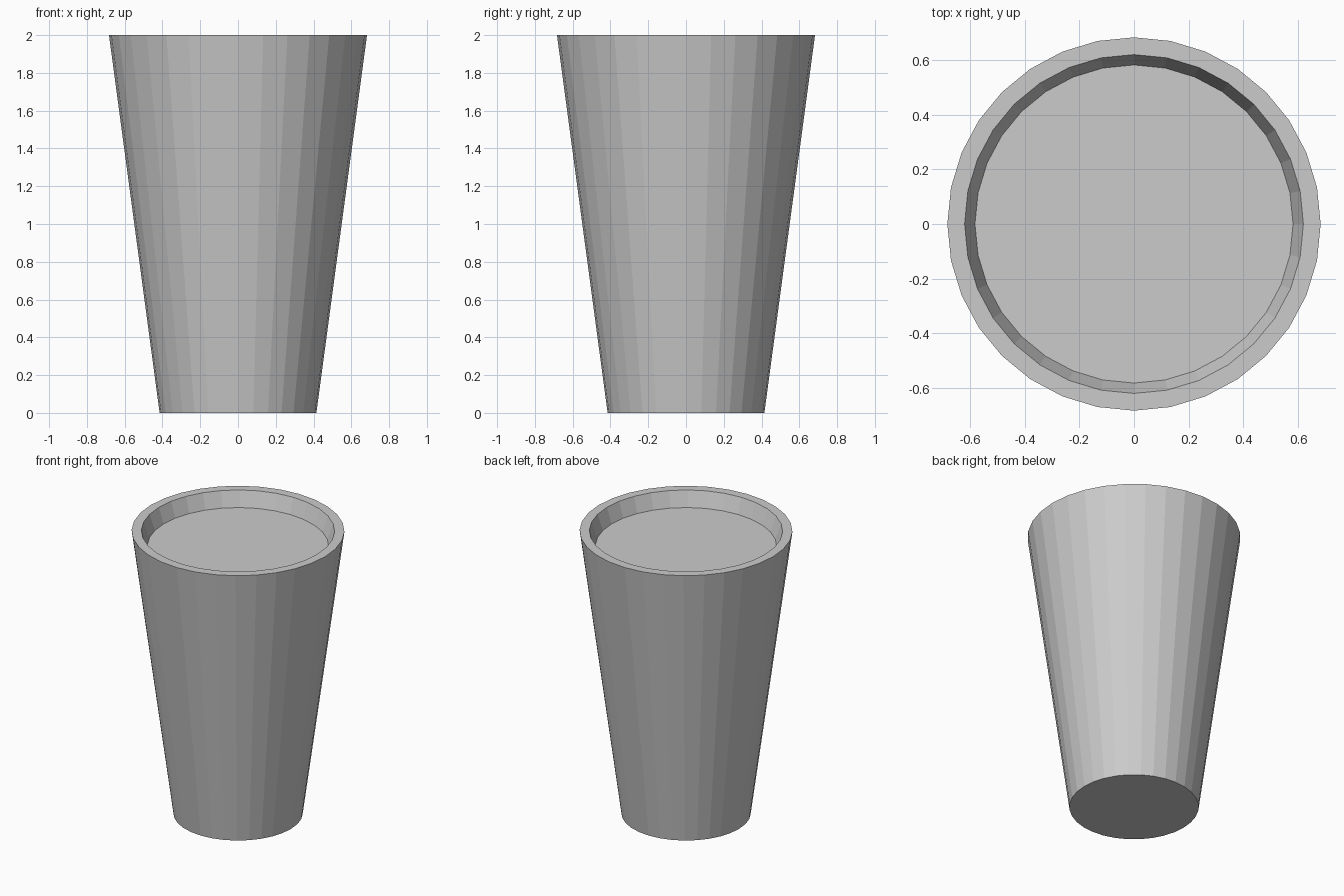
import bpy, bmesh, math

if "Cube" in bpy.data.objects:
    bpy.data.objects.remove(bpy.data.objects["Cube"])

SIDES = 32
# Profile (radius, height): base, outer rim, inner rim, recessed surface
PROFILE = [(0.415, 0.0), (0.683, 2.0), (0.62, 2.0), (0.582, 1.893)]

bm = bmesh.new()
rings = []
for r, z in PROFILE:
    rings.append([bm.verts.new((r * math.cos(2 * math.pi * i / SIDES),
                                r * math.sin(2 * math.pi * i / SIDES), z))
                  for i in range(SIDES)])

# Tapered wall, rim and inner lip
for a, b in zip(rings, rings[1:]):
    for i in range(SIDES):
        j = (i + 1) % SIDES
        bm.faces.new((a[i], a[j], b[j], b[i]))

# Flat base and recessed top surface
bm.faces.new(rings[0][::-1])
bm.faces.new(rings[-1])

mesh = bpy.data.meshes.new("tapered_cup")
bm.to_mesh(mesh)
bm.free()
cup = bpy.data.objects.new("tapered_cup", mesh)
bpy.context.collection.objects.link(cup)
